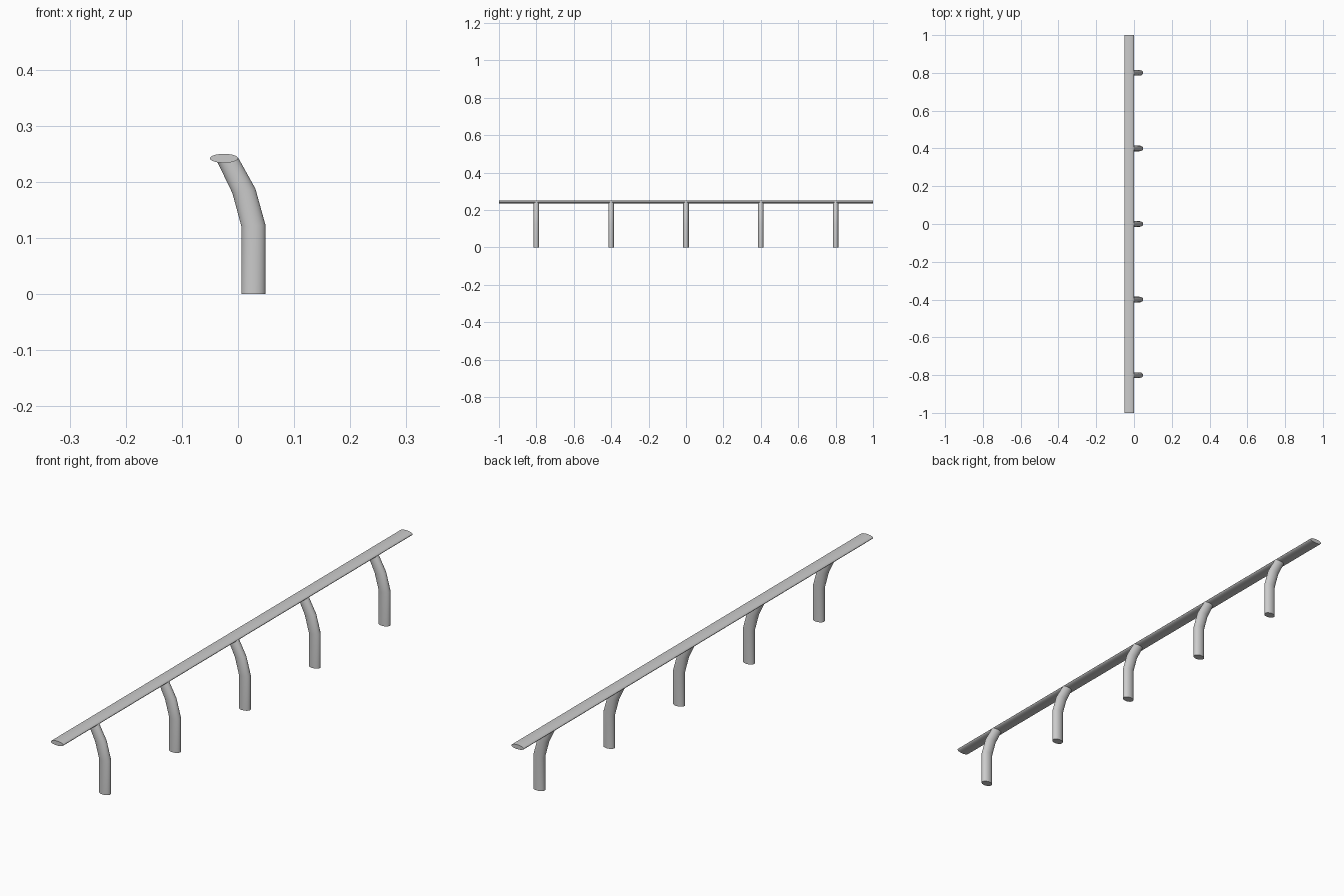
import bpy, bmesh, math
from mathutils import Vector

if "Cube" in bpy.data.objects:
    bpy.data.objects.remove(bpy.data.objects["Cube"])


def loft(name, rings):
    """Capped tube skinned through a list of closed rings."""
    bm = bmesh.new()
    loops = [[bm.verts.new(p) for p in ring] for ring in rings]
    n = len(loops[0])
    for a, b in zip(loops, loops[1:]):
        for i in range(n):
            j = (i + 1) % n
            bm.faces.new((a[i], a[j], b[j], b[i]))
    bm.faces.new(loops[0][::-1])
    bm.faces.new(loops[-1])
    bmesh.ops.recalc_face_normals(bm, faces=bm.faces)
    mesh = bpy.data.meshes.new(name)
    bm.to_mesh(mesh)
    bm.free()
    ob = bpy.data.objects.new(name, mesh)
    bpy.context.collection.objects.link(ob)
    bpy.ops.object.select_all(action='DESELECT')
    ob.select_set(True)
    bpy.context.view_layer.objects.active = ob
    bpy.ops.object.shade_smooth_by_angle(angle=math.radians(35))
    return ob


def ellipse(center, u, v, n):
    """Ring of n points around center with half-axis vectors u and v."""
    c, u, v = Vector(center), Vector(u), Vector(v)
    return [c + u * math.cos(2 * math.pi * i / n) + v * math.sin(2 * math.pi * i / n)
            for i in range(n)]


# Hand rail: flattened oval bar along y
rail = loft("hand_rail", [ellipse((-0.025, y, 0.242), (0.025, 0, 0), (0, 0, 0.008), 48)
                          for y in (-1, 1)])

# Bent oval posts: centre x, z, half width in x, rise across the ring
PATH = [(0.0275, 0, 0.0215, 0), (0.0275, 0.122, 0.0215, 0.001),
        (0.0105, 0.184, 0.0205, 0.004), (-0.0185, 0.240, 0.0195, 0.002)]
for k in range(5):
    y = -0.8 + 0.4 * k
    loft(f"post_{k + 1}", [ellipse((x, y, z), (w, 0, t), (0, 0.015, 0), 32)
                           for x, z, w, t in PATH])
